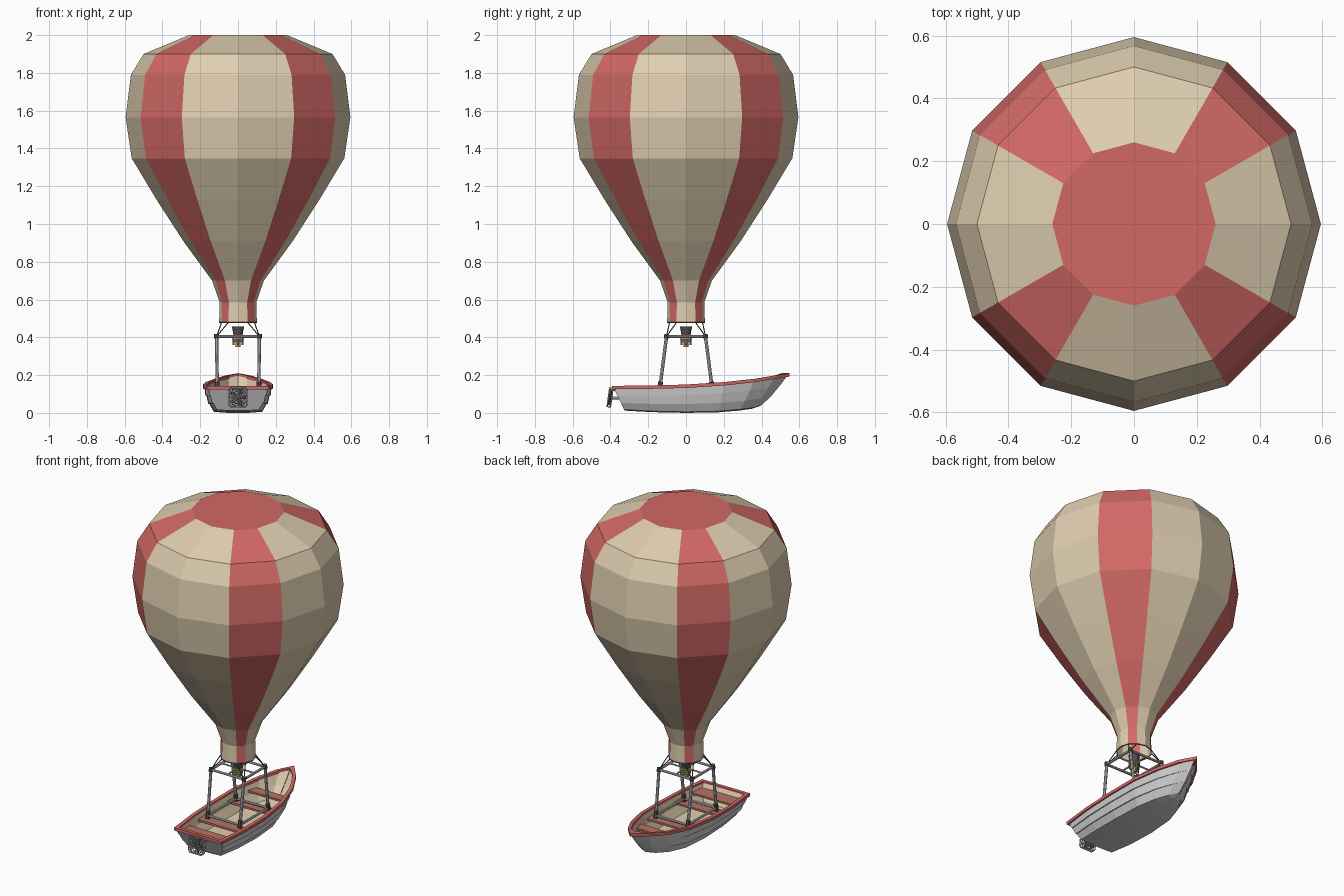
import bpy, bmesh, math
from mathutils import Vector, Matrix

if "Cube" in bpy.data.objects:
    bpy.data.objects.remove(bpy.data.objects["Cube"])


def mat(name, c):
    m = bpy.data.materials.new(name)
    m.diffuse_color = (*c, 1)
    m.use_nodes = True
    m.node_tree.nodes["Principled BSDF"].inputs["Base Color"].default_value = m.diffuse_color
    return m


RED = mat("red", (0.64, 0.14, 0.13))
TAN = mat("tan", (0.73, 0.61, 0.43))
WOOD = mat("wood", (0.46, 0.17, 0.12))
GOLD = mat("brass", (0.6, 0.42, 0.18))
DARK = mat("dark", (0.09, 0.08, 0.08))


def finish(name, bm, mats=(), smooth=False, normals=True):
    if normals:
        bmesh.ops.recalc_face_normals(bm, faces=bm.faces)
    me = bpy.data.meshes.new(name)
    bm.to_mesh(me)
    bm.free()
    for m in mats:
        me.materials.append(m)
    ob = bpy.data.objects.new(name, me)
    bpy.context.collection.objects.link(ob)
    if smooth:
        for p in me.polygons:
            p.use_smooth = True
        me.set_sharp_from_angle(angle=math.radians(40))
    return ob


def tube(bm, p, q, r, r2=None, n=8):
    p, q = Vector(p), Vector(q)
    d = q - p
    m = Matrix.Translation((p + q) / 2) @ d.to_track_quat('Z', 'Y').to_matrix().to_4x4()
    bmesh.ops.create_cone(bm, cap_ends=True, segments=n, radius1=r,
                          radius2=r if r2 is None else r2, depth=d.length, matrix=m)


def box(bm, c, s):
    bmesh.ops.create_cube(bm, size=1, matrix=Matrix.Translation(c) @ Matrix.Diagonal((*s, 1)))


def ring(bm, mtx, R, r, n=16, k=6):
    vs = []
    for i in range(n):
        a = 2 * math.pi * i / n
        vs.append([bm.verts.new(mtx @ Vector(((R + r * math.cos(b)) * math.cos(a),
                                              (R + r * math.cos(b)) * math.sin(a), r * math.sin(b))))
                   for b in (2 * math.pi * j / k for j in range(k))])
    for i in range(n):
        for j in range(k):
            bm.faces.new((vs[i][j], vs[(i + 1) % n][j], vs[(i + 1) % n][(j + 1) % k], vs[i][(j + 1) % k]))


# Envelope: twelve gores, every third one red, flat red cap, open mouth
prof = [(.1, .476), (.097, .585), (.137, .70), (.29, .91), (.43, 1.127), (.563, 1.348),
        (.595, 1.565), (.567, 1.79), (.50, 1.90), (.26, 2.0)]
bm = bmesh.new()
rows = [[bm.verts.new((r * math.cos(i * math.pi / 6), r * math.sin(i * math.pi / 6), z))
         for i in range(12)] for r, z in prof]
for a, b in zip(rows, rows[1:]):
    for i in range(12):
        j = (i + 1) % 12
        bm.faces.new((a[i], a[j], b[j], b[i])).material_index = 1 if i % 3 == 1 else 0
bm.faces.new(rows[-1]).material_index = 1
finish("balloon_envelope", bm, (TAN, RED), normals=False)

# Hull stations: y at rim, y at keel, half width, rim z, keel z
ST = [(-.385, -.325, .155, .135, .012), (-.2, -.18, .174, .137, .004), (0, 0, .178, .142, 0),
      (.2, .17, .163, .155, .003), (.36, .28, .118, .172, .012), (.47, .35, .06, .19, .022),
      (.54, .39, .004, .202, .035)]


def loft(section, inset, dy0, dy1):
    bm = bmesh.new()
    rws = []
    for k, (yt, yb, w, zt, zb) in enumerate(ST):
        d = dy0 if k == 0 else dy1 if k == len(ST) - 1 else 0
        w = max(w - inset, .001)
        half = [(f * w, yb + (yt - yb) * (t if k == 0 else t ** .8) + d, zb + (zt - zb) * t)
                for t, f in section]
        pts = [(-x, y, z) for x, y, z in reversed(half)] + half
        rws.append([bm.verts.new(p) for p in pts])
    for a, b in zip(rws, rws[1:]):
        for i in range(len(a) - 1):
            bm.faces.new((a[i], a[i + 1], b[i + 1], b[i]))
    bm.faces.new(rws[0])
    return bm


# Lapped-plank outer hull with transom, and tan lining inside
finish("boat_hull", loft([(0, .3), (.04, .72), (.33, .85), (.33, .885), (.66, .94), (.66, .975), (1, 1)],
                         0, 0, 0))
finish("boat_lining", loft([(.25, .3), (.25, .72), (.6, .88), (1, .97)], .008, .016, -.03), (TAN,))

# Red gunwale running round the rim
bm = bmesh.new()
loops = []
for off, dz in ((.008, .008), (.008, -.01), (-.014, -.01), (-.014, .008)):
    pts = []
    for k, (yt, yb, w, zt, zb) in enumerate(ST):
        y = yt - off if k == 0 else yt + (off if off > 0 else -.035) if k == 6 else yt
        pts.append((max(w + off, .001) if k < 6 else .002, y, zt + dz))
    pts = pts + [(-x, y, z) for x, y, z in reversed(pts)]
    loops.append([bm.verts.new(p) for p in pts])
n = len(loops[0])
for k in range(4):
    a, b = loops[k], loops[(k + 1) % 4]
    for i in range(n):
        bm.faces.new((a[i], a[(i + 1) % n], b[(i + 1) % n], b[i]))
finish("gunwale", bm, (RED,))


def half_width(y):
    for a, b in zip(ST, ST[1:]):
        if a[0] <= y <= b[0]:
            return a[2] + (b[2] - a[2]) * (y - a[0]) / (b[0] - a[0])


# Bench seats cut to the hull's width
for i, (y, d, z) in enumerate(((-.31, .09, .107), (-.14, .07, .107), (.14, .07, .115), (.3, .06, .125))):
    bm = bmesh.new()
    box(bm, (0, y, z), (2, d, .012))
    for v in bm.verts:
        v.co.x = math.copysign(half_width(v.co.y) * .91 - .006, v.co.x)
    finish(f"bench_{i + 1}", bm, (WOOD,))

# Frame: four leaning posts, upper square, lower rails
bm = bmesh.new()
top = [(.113, .103, .405), (-.113, .103, .405), (-.113, -.103, .405), (.113, -.103, .405)]
foot = [(math.copysign(.11, x), math.copysign(.138, y), .135) for x, y, z in top]
for i in range(4):
    j = (i + 1) % 4
    tube(bm, foot[i], top[i], .009)
    tube(bm, top[i], top[j], .0075)
    tube(bm, foot[i], foot[j], .0075)
finish("support_frame", bm, (), True)

# Clamps at the post ends
bm = bmesh.new()
for p, q in zip(foot, top):
    p, q = Vector(p), Vector(q)
    tube(bm, p - (q - p) * .06, p + (q - p) * .11, .013)
    tube(bm, q - (q - p) * .04, q + (q - p) * .045, .013)
finish("frame_clamps", bm, (DARK,), True)

# Two lines from each corner to the mouth, with a hoop around it
bm = bmesh.new()
for i, t in enumerate(top):
    for a in (30, 60):
        a = math.radians(a + 90 * i)
        tube(bm, t, (.1 * math.cos(a), .1 * math.sin(a), .48), .003, n=5)
ring(bm, Matrix.Translation((0, 0, .478)), .099, .003, 12, 5)
finish("mouth_lines", bm, (DARK,), True)

# Burner: dark flared can, brass coils and valve, carried on cross bars
bm = bmesh.new()
tube(bm, (0, 0, .41), (0, 0, .457), .024, .032, 12)
finish("burner_can", bm, (DARK,), True)
bm = bmesh.new()
for z, r in ((.405, .026), (.392, .027), (.379, .024)):
    ring(bm, Matrix.Translation((0, 0, z)), r, .005, 12)
tube(bm, (0, 0, .348), (0, 0, .41), .014)
for k in range(4):
    a = k * math.pi / 2
    tube(bm, (.024 * math.cos(a), .024 * math.sin(a), .36), (.024 * math.cos(a), .024 * math.sin(a), .408), .005, n=6)
finish("burner_coils", bm, (GOLD,), True)
bm = bmesh.new()
for s in (-1, 1):
    tube(bm, (s * .02, 0, .405), (s * .113, 0, .405), .005)
    tube(bm, (0, s * .02, .405), (0, s * .103, .405), .005)
finish("burner_bars", bm, (), True)

# Stern fan in a caged square frame, tilted outwards at the bottom
M = Matrix.Translation((0, -.402, .082)) @ Matrix.Rotation(math.radians(90 - 8), 4, 'X')
bm = bmesh.new()
for z in (-.009, .009):
    for R in (.018, .033, .047):
        ring(bm, M @ Matrix.Translation((0, 0, z)), R, .0025, 16, 5)
    for k in range(8):
        a = k * math.pi / 4
        tube(bm, M @ Vector((0, 0, z)), M @ Vector((.047 * math.cos(a), .047 * math.sin(a), z)), .002, n=5)
c = [(.048, .038), (.038, .05), (-.038, .05), (-.048, .038), (-.048, -.038), (-.038, -.05), (.038, -.05), (.048, -.038)]
for p, q in zip(c, c[1:] + c[:1]):
    for z in (-.009, .009):
        tube(bm, M @ Vector((*p, z)), M @ Vector((*q, z)), .0035, n=6)
    tube(bm, M @ Vector((*p, -.009)), M @ Vector((*p, .009)), .003, n=6)
finish("fan_cage", bm, (), True)
bm = bmesh.new()
tube(bm, M @ Vector((0, 0, -.012)), M @ Vector((0, 0, .012)), .012, n=10)
for k in range(5):
    F = M @ Matrix.Rotation(k * math.tau / 5, 4, 'Z') @ Matrix.Translation((.026, 0, 0)) @ Matrix.Rotation(.5, 4, 'X')
    bmesh.ops.create_cube(bm, size=1, matrix=F @ Matrix.Diagonal((.034, .018, .003, 1)))
finish("fan_blades", bm, (DARK,))
bm = bmesh.new()
tube(bm, (0, -.40, .08), (0, -.345, .08), .008)
for s in (-1, 1):
    tube(bm, (s * .036, -.395, .122), (s * .036, -.37, .122), .005)
finish("fan_mount", bm, (), True)
